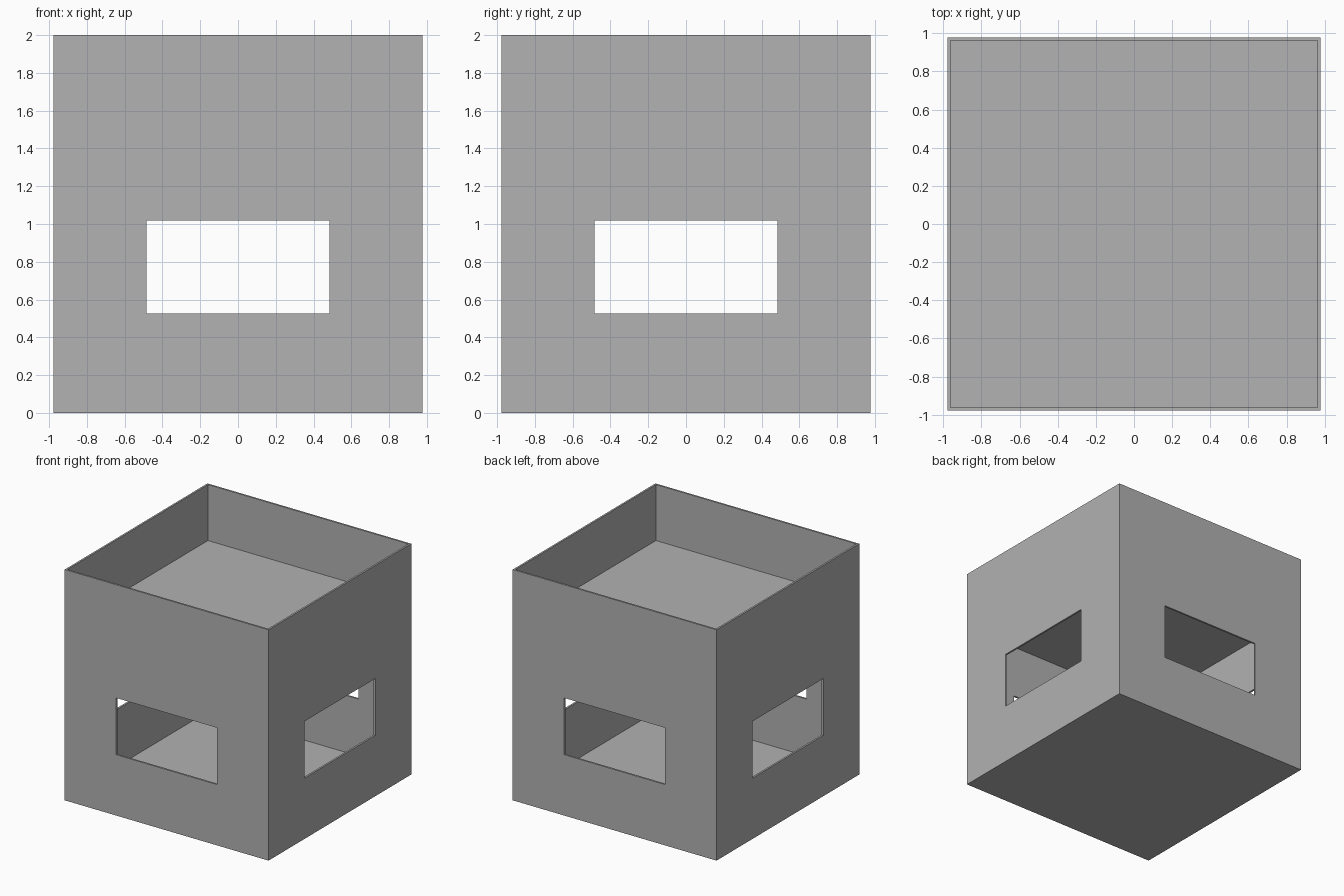
import bpy, bmesh, math
from mathutils import Matrix

if "Cube" in bpy.data.objects:
    bpy.data.objects.remove(bpy.data.objects["Cube"])

W, T, H = 0.977, 0.016, 2.0            # half width, wall thickness, height
WIN_X, WIN_LO, WIN_HI = 0.484, 0.527, 1.019
SLAB = 0.033

grey = bpy.data.materials.new("plain_grey")
grey.diffuse_color = (0.445, 0.445, 0.445, 1)
grey.use_nodes = True
grey.node_tree.nodes["Principled BSDF"].inputs["Base Color"].default_value = grey.diffuse_color


def finish(name, bm):
    bmesh.ops.recalc_face_normals(bm, faces=bm.faces)
    mesh = bpy.data.meshes.new(name)
    bm.to_mesh(mesh)
    bm.free()
    mesh.materials.append(grey)
    bpy.context.collection.objects.link(bpy.data.objects.new(name, mesh))


def slab(name, z0, z1):
    bm = bmesh.new()
    s = 2 * (W - T)
    bmesh.ops.create_cube(bm, size=1, matrix=Matrix.Translation((0, 0, (z0 + z1) / 2))
                          @ Matrix.Diagonal((s, s, z1 - z0, 1)))
    finish(name, bm)


def rect(bm, y, hx, z0, z1):
    return [bm.verts.new(p) for p in ((-hx, y, z0), (hx, y, z0), (hx, y, z1), (-hx, y, z1))]


# Four mitred walls, each with a window opening
bm = bmesh.new()
for k in range(4):
    loops = [rect(bm, -W, W, 0, H), rect(bm, -W, WIN_X, WIN_LO, WIN_HI),
             rect(bm, -W + T, WIN_X, WIN_LO, WIN_HI), rect(bm, -W + T, W - T, 0, H)]
    for a, b in zip(loops, loops[1:]):  # outer face, window reveal, inner face
        for i in range(4):
            j = (i + 1) % 4
            bm.faces.new((a[i], a[j], b[j], b[i]))
    out, inn = loops[0], loops[3]
    for i, j in ((0, 1), (2, 3)):       # bottom and top rims
        bm.faces.new((out[i], out[j], inn[j], inn[i]))
    bmesh.ops.rotate(bm, verts=bm.verts, cent=(0, 0, 0),
                     matrix=Matrix.Rotation(math.pi / 2, 3, 'Z'))
bmesh.ops.remove_doubles(bm, verts=bm.verts, dist=0.0005)
finish("walls", bm)

# Ground floor and the roof deck set below the parapet
slab("floor", 0, SLAB)
slab("roof_deck", 1.482, 1.482 + SLAB)
